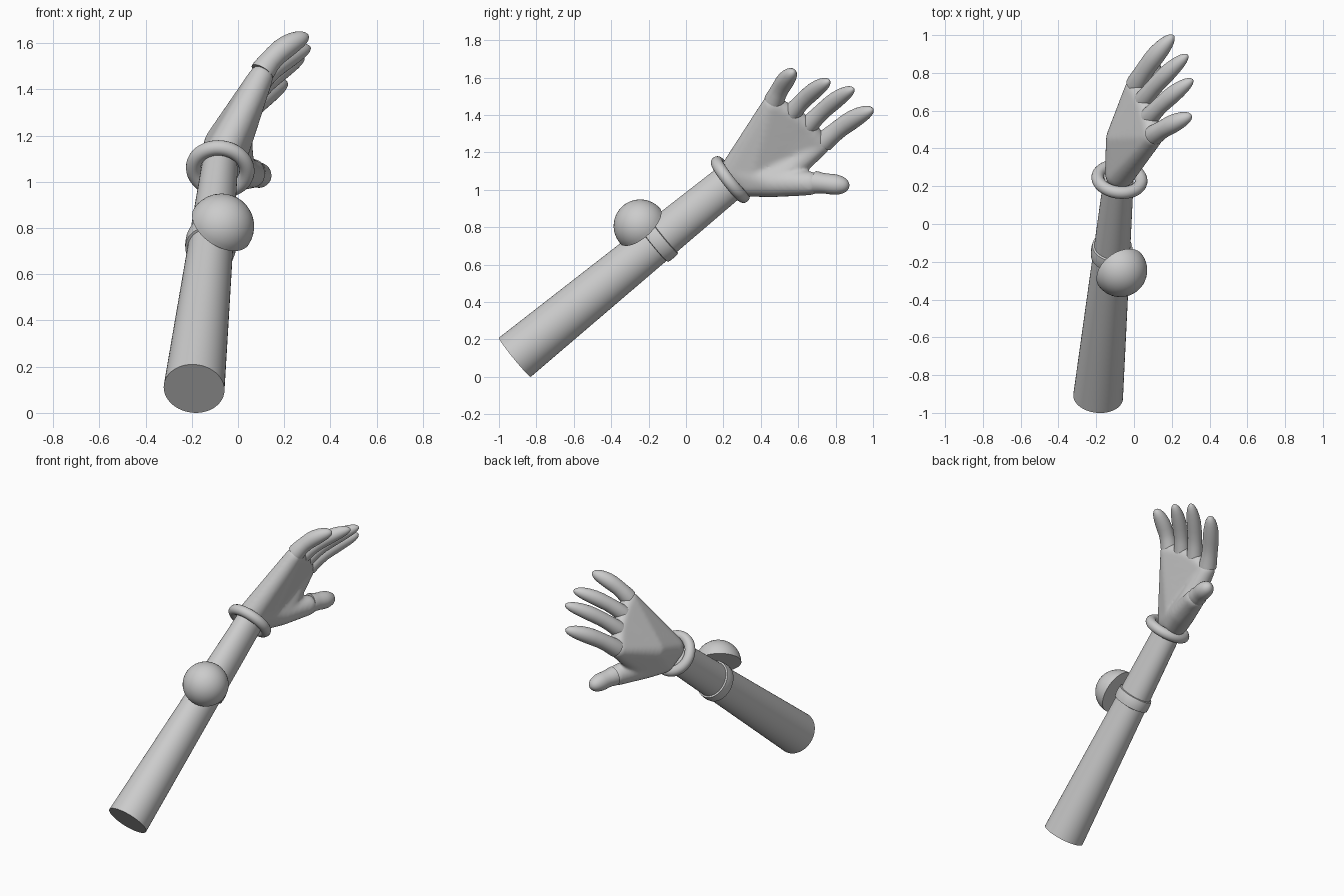
import bpy, bmesh, math
from mathutils import Vector as V

if "Cube" in bpy.data.objects:
    bpy.data.objects.remove(bpy.data.objects["Cube"])

grey = bpy.data.materials.new("light grey")
grey.diffuse_color = (0.6, 0.6, 0.6, 1)
grey.use_nodes = True
grey.node_tree.nodes["Principled BSDF"].inputs["Base Color"].default_value = grey.diffuse_color


def finish(ob, angle=40):
    ob.data.materials.append(grey)
    bpy.ops.object.select_all(action='DESELECT')
    bpy.context.view_layer.objects.active = ob
    ob.select_set(True)
    bpy.ops.object.shade_smooth_by_angle(angle=math.radians(angle))


def new_object(name, bm):
    me = bpy.data.meshes.new(name)
    bmesh.ops.recalc_face_normals(bm, faces=bm.faces[:])
    bm.to_mesh(me)
    bm.free()
    ob = bpy.data.objects.new(name, me)
    bpy.context.collection.objects.link(ob)
    return ob


def tube(name, pts, radii, axis=None, n=40):
    """Capped tube along pts; each radius is (sideways, upright)."""
    bm = bmesh.new()
    rings = []
    for i, (p, r) in enumerate(zip(pts, radii)):
        d = axis or (pts[min(i + 1, len(pts) - 1)] - pts[max(i - 1, 0)])
        d = d.normalized()
        u = (V((1, 0, 0)) - d * d.x).normalized()
        w = d.cross(u)
        rings.append([bm.verts.new(p + u * r[0] * math.cos(a) + w * r[1] * math.sin(a))
                      for a in (2 * math.pi * k / n for k in range(n))])
    for a, b in zip(rings, rings[1:]):
        for k in range(n):
            bm.faces.new((a[k], a[(k + 1) % n], b[(k + 1) % n], b[k]))
    bm.faces.new(rings[0][::-1])
    bm.faces.new(rings[-1])
    ob = new_object(name, bm)
    finish(ob)
    return ob


# Forearm, tapering and flattening toward the wrist
start, end = V((-0.19, -0.915, 0.105)), V((-0.08, 0.25, 1.055))
along = (end - start).normalized()
arm_r = lambda t: (0.132 - 0.053 * t, 0.135 - 0.035 * t)
steps = [i / 8 for i in range(9)]
tube("forearm", [start.lerp(end, t) for t in steps], [arm_r(t) for t in steps], along, 48)

# Strap around the forearm
pts, radii = [], []
for t, g in ((0.635, 0.0), (0.637, 0.010), (0.65, 0.013), (0.67, 0.013), (0.683, 0.010), (0.685, 0.0)):
    pts.append(start.lerp(end, t))
    radii.append(tuple(r + g for r in arm_r(t)))
tube("strap", pts, radii, along, 48)

# Half-ball mounted above the strap
c, d, R = V((-0.072, -0.245, 0.807)), V((0.45, -0.6, 0.66)).normalized(), 0.142
angs = [math.radians(a) for a in (0, 8, 16, 25, 34, 43, 52, 61, 70, 78, 85, 89)]
tube("dome", [c + d * R * math.sin(a) for a in angs],
     [(R * math.cos(a),) * 2 for a in angs], d, 48)

# Bracelet
bpy.ops.mesh.primitive_torus_add(major_radius=0.116, minor_radius=0.033,
                                 major_segments=56, minor_segments=18,
                                 location=(-0.077, 0.237, 1.055))
ring = bpy.context.object
ring.name = "bracelet"
ring.rotation_euler = V((0.1, 0.79, 0.61)).to_track_quat('Z', 'Y').to_euler()
finish(ring)

# Palm: blended hulls of balls between wrist, knuckles and thumb
wrist_top = (-0.075, 0.265, 1.105, 0.08)
wrist_low = (-0.06, 0.345, 1.04, 0.078)
back = (-0.065, 0.45, 1.16, 0.085)
heel = (-0.01, 0.47, 1.04, 0.08)
thumb_root = (0.055, 0.66, 1.035, 0.065)
knuckles = [(0.10, 0.46, 1.455, 0.054), (0.075, 0.56, 1.40, 0.052),
            (0.045, 0.645, 1.335, 0.052), (0.005, 0.715, 1.24, 0.056)]
groups = [[wrist_top, wrist_low, back, a, b] for a, b in zip(knuckles, knuckles[1:])]
groups += [[wrist_low, heel, thumb_root], [wrist_top, wrist_low, back, heel, knuckles[3]]]

ball = bmesh.new()
bmesh.ops.create_icosphere(ball, subdivisions=3, radius=1)
unit = [v.co.copy() for v in ball.verts]
ball.free()

bm = bmesh.new()
for group in groups:
    hull = bmesh.new()
    for x, y, z, r in group:
        for p in unit:
            hull.verts.new(V((x, y, z)) + p * r)
    bmesh.ops.convex_hull(hull, input=hull.verts[:])
    bmesh.ops.recalc_face_normals(hull, faces=hull.faces[:])
    copies = {}
    for f in hull.faces:
        for v in f.verts:
            if v not in copies:
                copies[v] = bm.verts.new(v.co)
        bm.faces.new([copies[v] for v in f.verts])
    hull.free()
palm = new_object("palm", bm)
finish(palm, 180)
m = palm.modifiers.new("blend", 'REMESH')
m.mode, m.voxel_size, m.use_smooth_shade = 'VOXEL', 0.011, True
m = palm.modifiers.new("soften", 'SMOOTH')
m.factor, m.iterations = 0.5, 12


# Fingers and thumb: bent rods with a cuff edge and rounded tip
def finger(name, base, tip, r, bend):
    a, b = V(base), V(tip)
    mid = (a + b) / 2 + V(bend)
    profile = [(0, 1.0), (0.06, 1.0), (0.2, 0.92), (0.35, 0.9), (0.5, 0.92), (0.62, 0.9),
               (0.74, 0.82), (0.84, 0.7), (0.91, 0.56), (0.96, 0.39), (0.99, 0.2), (1, 0.04)]
    pts = [a * (1 - t) ** 2 + mid * 2 * t * (1 - t) + b * t * t for t, _ in profile]
    tube(name, pts, [(r * s, r * s) for _, s in profile], n=28)


bend = (-0.03, 0.0, 0.035)
finger("index_finger", (0.105, 0.47, 1.475), (0.305, 0.575, 1.632), 0.053, bend)
finger("middle_finger", (0.08, 0.565, 1.41), (0.312, 0.765, 1.582), 0.050, bend)
finger("ring_finger", (0.05, 0.655, 1.345), (0.285, 0.895, 1.54), 0.050, bend)
finger("little_finger", (0.01, 0.735, 1.255), (0.21, 0.998, 1.43), 0.055, bend)
finger("thumb", (0.058, 0.69, 1.04), (0.105, 0.873, 1.02), 0.060, (0.01, 0, 0.0))
